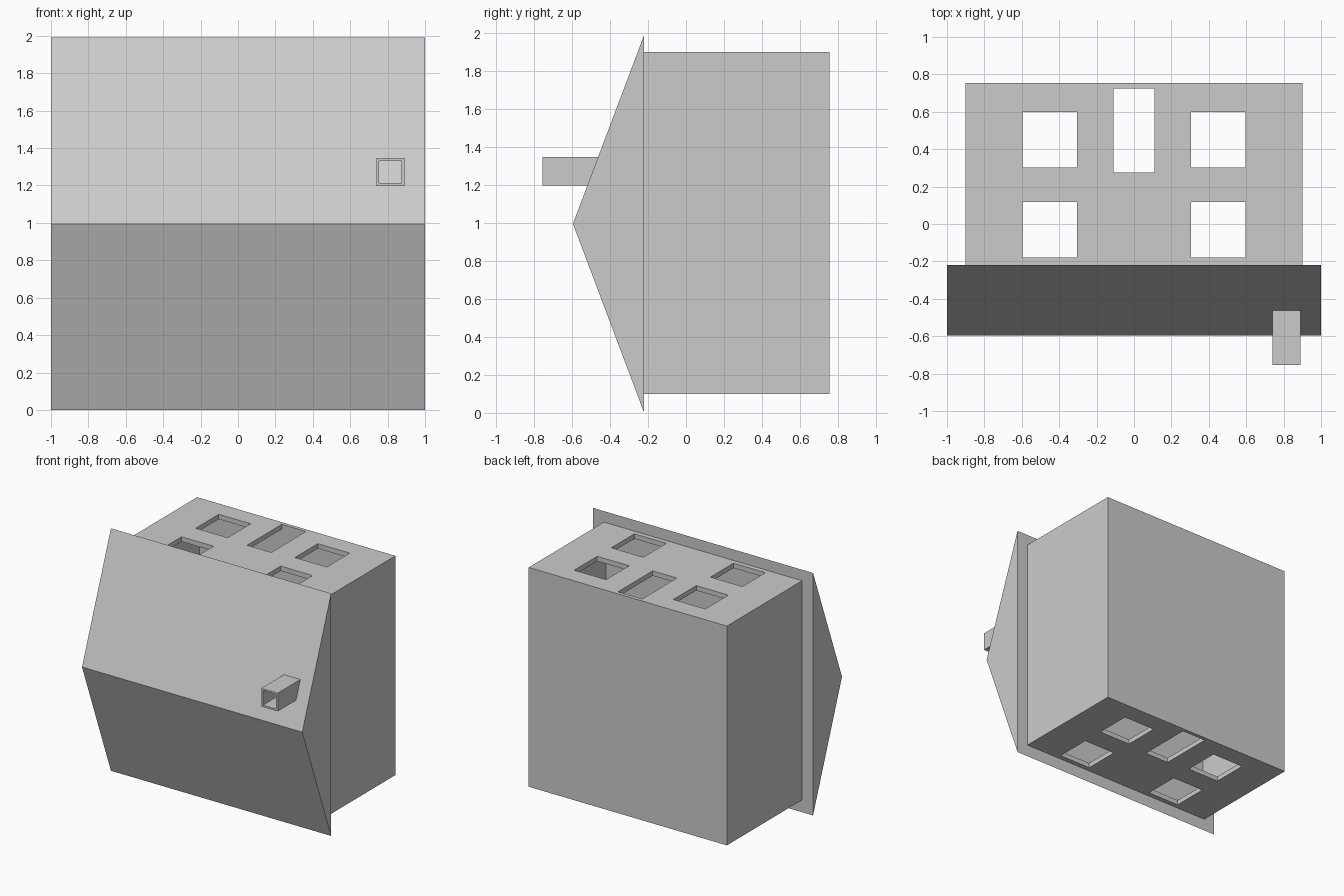
import bpy, bmesh

if "Cube" in bpy.data.objects:
    bpy.data.objects.remove(bpy.data.objects["Cube"])


def make_object(name, bm):
    bmesh.ops.recalc_face_normals(bm, faces=bm.faces)
    mesh = bpy.data.meshes.new(name)
    bm.to_mesh(mesh)
    bm.free()
    ob = bpy.data.objects.new(name, mesh)
    bpy.context.collection.objects.link(ob)
    return ob


def boxes(name, *bounds):
    """One object made of boxes given as ((x0, x1), (y0, y1), (z0, z1))."""
    bm = bmesh.new()
    for b in bounds:
        for v in bmesh.ops.create_cube(bm, size=1)['verts']:
            v.co = [lo if c < 0 else hi for c, (lo, hi) in zip(v.co, b)]
    return make_object(name, bm)


def cut(target, cutter):
    mod = target.modifiers.new("cut", 'BOOLEAN')
    mod.operation = 'DIFFERENCE'
    mod.solver = 'EXACT'
    mod.object = cutter
    bpy.context.view_layer.objects.active = target
    bpy.ops.object.modifier_apply(modifier=mod.name)
    bpy.data.objects.remove(cutter)


# Hollow house body, lying on its back wall with the roof towards -y
body = boxes("house_body", ((-0.9, 0.9), (-0.22, 0.755), (0.1, 1.9)))
cut(body, boxes("room_cutter", ((-0.86, 0.86), (-0.19, 0.73), (0.14, 1.86))))

# Four windows and a doorway, through both long walls
through = (0, 2)
openings = [((-0.11, 0.11), (0.275, 0.725), through)]
for x in (-0.595, 0.305):
    for y in (-0.18, 0.302):
        openings.append(((x, x + 0.29), (y, y + 0.298), through))
cut(body, boxes("opening_cutter", *openings))

# Gable roof prism
bm = bmesh.new()
profile = [(-0.22, 0), (-0.595, 0.995), (-0.22, 1.99)]
end = bm.faces.new([bm.verts.new((-1, y, z)) for y, z in profile])
ext = bmesh.ops.extrude_face_region(bm, geom=[end], use_keep_orig=True)
for v in ext['geom']:
    if isinstance(v, bmesh.types.BMVert):
        v.co.x = 1
make_object("roof", bm)

# Open square chimney standing on one roof slope
chimney = boxes("chimney", ((0.74, 0.89), (-0.755, -0.46), (1.197, 1.347)))
cut(chimney, boxes("flue_cutter", ((0.755, 0.875), (-0.8, -0.4), (1.212, 1.332))))
